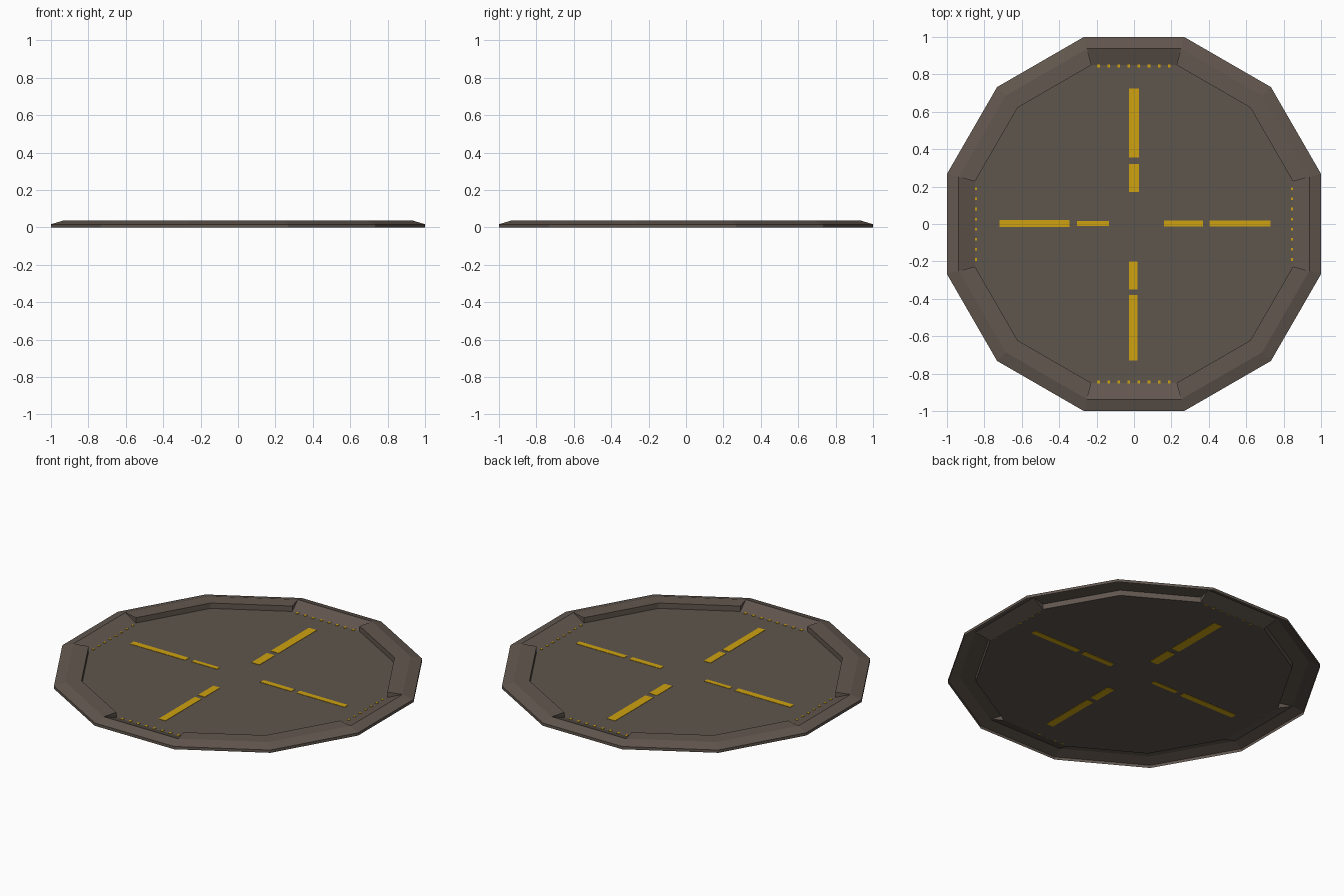
import bpy, bmesh, math

if "Cube" in bpy.data.objects:
    bpy.data.objects.remove(bpy.data.objects["Cube"])


def material(name, rgb):
    m = bpy.data.materials.new(name)
    m.diffuse_color = (*rgb, 1)
    m.use_nodes = True
    m.node_tree.nodes["Principled BSDF"].inputs["Base Color"].default_value = m.diffuse_color
    return m


GREY = material("warm_grey_floor", (0.110, 0.092, 0.074))
BROWN = material("warm_grey_rim", (0.122, 0.095, 0.077))
YELLOW = material("yellow_marking", (0.62, 0.36, 0.006))
FLOOR_Z = 0.003
TOP_Z = 0.036


def finish(bm, name, mat):
    me = bpy.data.meshes.new(name)
    bm.to_mesh(me)
    bm.free()
    me.materials.append(mat)
    ob = bpy.data.objects.new(name, me)
    bpy.context.collection.objects.link(ob)
    return ob


def ring(bm, scale, z):
    r = scale / math.cos(math.radians(15))
    return [bm.verts.new((r * math.cos(math.radians(15 + 30 * k)),
                          r * math.sin(math.radians(15 + 30 * k)), z))
            for k in range(12)]


# Twelve-sided rim: open-bottomed shell, with sloped notches on four sides
bm = bmesh.new()
rings = [ring(bm, s, z) for s, z in
         ((1, 0), (1, 0.017), (0.937, TOP_Z), (0.85, TOP_Z), (0.85, FLOOR_Z))]


def band(a, b, k):
    j = (k + 1) % 12
    bm.faces.new((rings[a][k], rings[a][j], rings[b][j], rings[b][k]))


for k in range(12):
    band(0, 1, k)
    band(1, 2, k)
    if k % 3 == 2:
        # ramp down to the floor and the two triangular notch ends
        band(2, 4, k)
        j = (k + 1) % 12
        bm.faces.new((rings[2][k], rings[4][k], rings[3][k]))
        bm.faces.new((rings[2][j], rings[3][j], rings[4][j]))
    else:
        band(2, 3, k)
        band(3, 4, k)
finish(bm, "rim", BROWN)

# Floor sheet
bm = bmesh.new()
bm.faces.new(ring(bm, 0.85, FLOOR_Z))
finish(bm, "floor", GREY)


def plates(name, rects, z0, z1):
    bm = bmesh.new()
    for x0, x1, y0, y1 in rects:
        geo = bmesh.ops.create_cube(bm, size=1)
        for v in geo["verts"]:
            v.co = (x1 if v.co.x > 0 else x0,
                    y1 if v.co.y > 0 else y0,
                    z1 if v.co.z > 0 else z0)
    finish(bm, name, YELLOW)


# Cross of yellow lines, visible from both sides of the floor
plates("cross_lines", [
    (-0.028, 0.026, 0.17, 0.32), (-0.028, 0.026, 0.355, 0.725),
    (-0.026, 0.02, -0.35, -0.20), (-0.026, 0.02, -0.73, -0.38),
    (0.16, 0.37, -0.014, 0.02), (0.405, 0.73, -0.014, 0.02),
    (-0.305, -0.135, -0.012, 0.016), (-0.72, -0.345, -0.016, 0.022),
], FLOOR_Z - 0.002, FLOOR_Z + 0.002)

# Small dashes along the foot of each ramp
dashes = []
for i in range(8):
    t = -0.19 + i * 0.054
    for s in (-1, 1):
        c = s * 0.845
        dashes.append((t - 0.007, t + 0.007, c - 0.009, c + 0.009))
        dashes.append((c - 0.006, c + 0.006, t - 0.007, t + 0.007))
plates("edge_dashes", dashes, FLOOR_Z, FLOOR_Z + 0.003)
